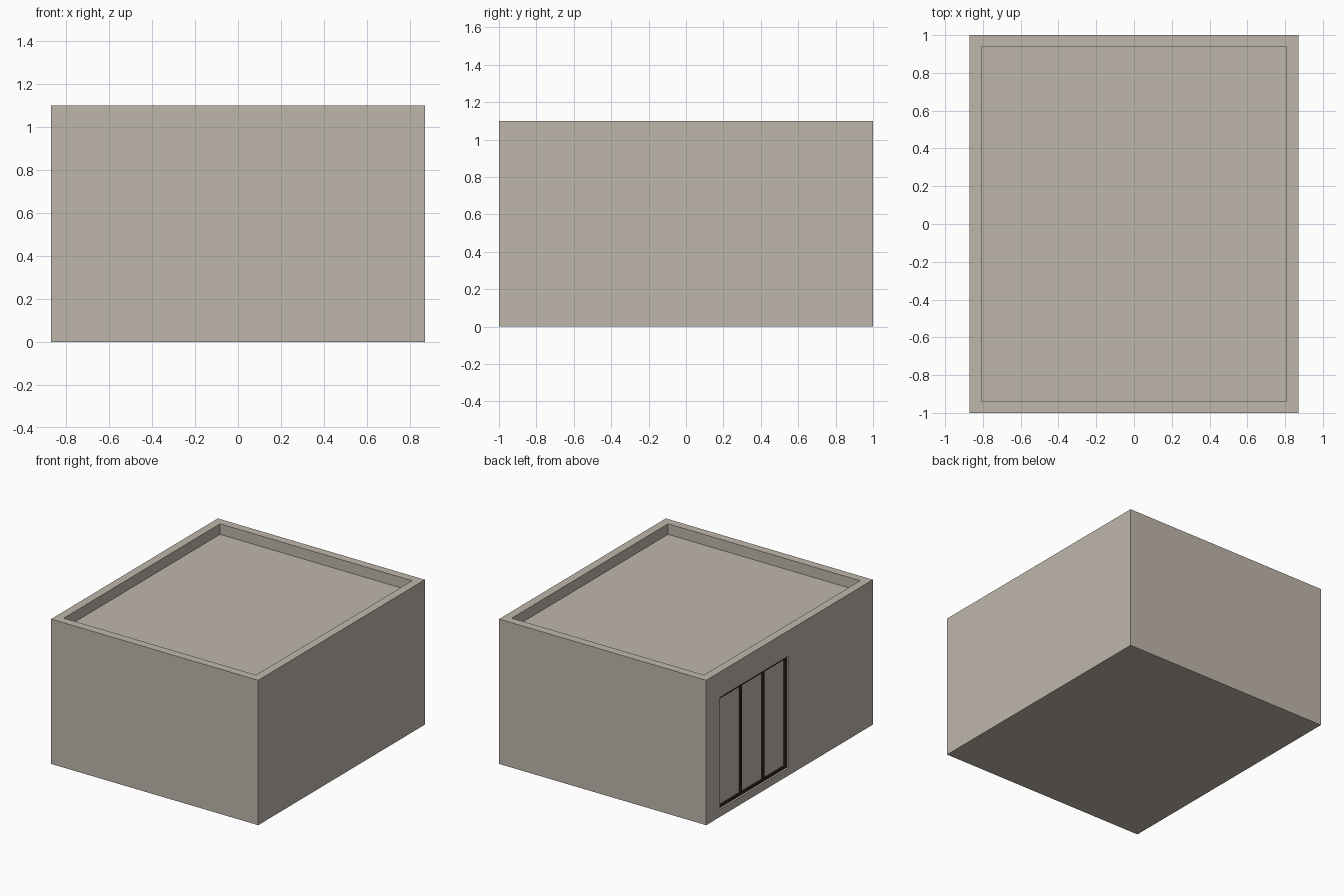
import bpy

W, D, H = 0.87, 1.0, 1.1            # half width, half depth, height
RIM, ROOF = 0.063, 1.02             # parapet thickness, roof deck height
Y0, Y1, Z0, Z1 = 0.012, 0.837, 0.057, 0.907   # door opening
FACE, GLASS, BACK = 0.015, 0.027, 0.05        # depths behind the wall face
BAR = 0.02                          # frame bar width

if "Cube" in bpy.data.objects:
    bpy.data.objects.remove(bpy.data.objects["Cube"], do_unlink=True)


def material(name, color):
    m = bpy.data.materials.new(name)
    m.use_nodes = True
    m.diffuse_color = color
    m.node_tree.nodes["Principled BSDF"].inputs["Base Color"].default_value = color
    return m


plaster = material("warm grey plaster", (0.52, 0.47, 0.41, 1))
dark = material("dark metal", (0.025, 0.022, 0.02, 1))


def box(name, lo, hi, mat):
    """Box between two opposite corners."""
    center = [(a + b) / 2 for a, b in zip(lo, hi)]
    bpy.ops.mesh.primitive_cube_add(size=1, location=center)
    ob = bpy.context.object
    ob.name = name
    ob.scale = [b - a for a, b in zip(lo, hi)]
    bpy.ops.object.transform_apply(location=False, rotation=False, scale=True)
    ob.data.materials.append(mat)
    return ob


def cut(target, cutter):
    """Subtract the cutter and remove it."""
    mod = target.modifiers.new("cut", "BOOLEAN")
    mod.operation = "DIFFERENCE"
    mod.solver = "EXACT"
    mod.object = cutter
    bpy.ops.object.select_all(action="DESELECT")
    bpy.context.view_layer.objects.active = target
    target.select_set(True)
    bpy.ops.object.modifier_apply(modifier=mod.name)
    bpy.data.objects.remove(cutter, do_unlink=True)


# Building block with sunken roof and a door recess in one side wall
walls = box("building_walls", (-W, -D, 0), (W, D, H), plaster)
cut(walls, box("roof_cutter", (RIM - W, RIM - D, ROOF), (W - RIM, D - RIM, H + 0.1), plaster))
cut(walls, box("door_cutter", (-W - 0.1, Y0, Z0), (BACK - W, Y1, Z1), plaster))

# Sliding door: frame rails, four stiles and three panels
front, back = FACE - W, BACK - W
box("door_bottom_rail", (front, Y0, Z0), (back, Y1, Z0 + BAR), dark)
box("door_top_rail", (front, Y0, Z1 - BAR), (back, Y1, Z1), dark)
step = (Y1 - Y0 - BAR) / 3
for i in range(4):
    y = Y0 + i * step
    box(f"door_stile_{i + 1}", (front, y, Z0 + BAR), (back, y + BAR, Z1 - BAR), dark)
    if i < 3:
        box(f"door_panel_{i + 1}", (GLASS - W, y + BAR, Z0 + BAR),
            (back, y + step, Z1 - BAR), plaster)
